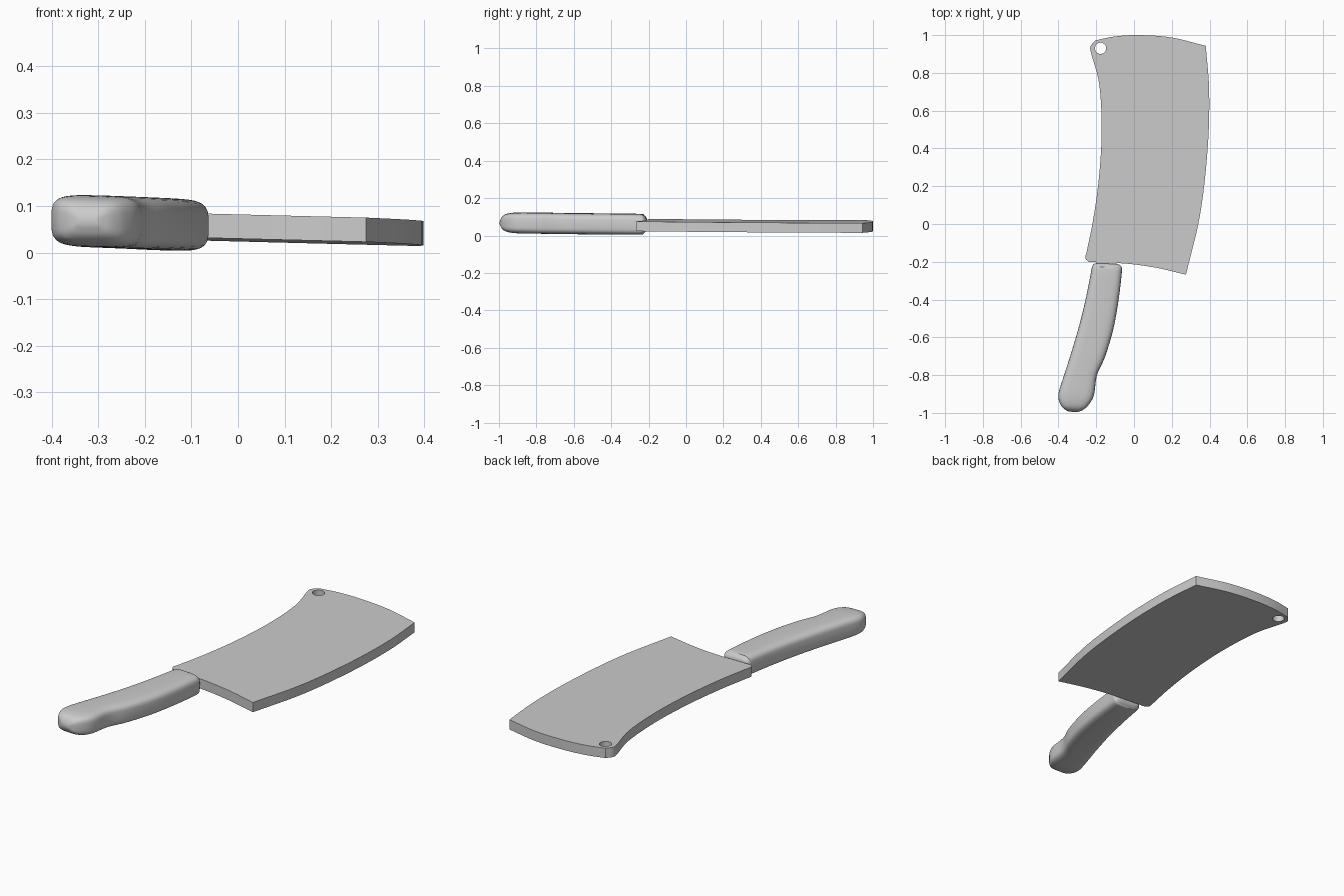
import bpy, bmesh, math
from mathutils import Vector

cube = bpy.data.objects.get("Cube")
if cube:
    bpy.data.objects.remove(cube, do_unlink=True)

steel = bpy.data.materials.new("plain grey")
steel.use_nodes = True
GREY = (0.6, 0.6, 0.6, 1)
steel.diffuse_color = GREY
steel.node_tree.nodes["Principled BSDF"].inputs["Base Color"].default_value = GREY


def spline(points, steps=6):
    """Smooth open curve through points of any dimension."""
    pts = [Vector(p) for p in points]
    pts = [2 * pts[0] - pts[1]] + pts + [2 * pts[-1] - pts[-2]]
    out = []
    for a, b, c, d in zip(pts, pts[1:], pts[2:], pts[3:]):
        for i in range(steps):
            t = i / steps
            out.append(b + (c - a) * (t / 2) + (2 * a - 5 * b + 4 * c - d) * (t * t / 2)
                       + (3 * b - a - 3 * c + d) * (t ** 3 / 2))
    return out + [pts[-2]]


def finish(name, bm, angle):
    # The whole tool rests slightly tilted
    for v in bm.verts:
        v.co.z += 0.055 - 0.026 * v.co.x - 0.005 * v.co.y
    bmesh.ops.recalc_face_normals(bm, faces=bm.faces)
    mesh = bpy.data.meshes.new(name)
    bm.to_mesh(mesh)
    bm.free()
    mesh.materials.append(steel)
    obj = bpy.data.objects.new(name, mesh)
    bpy.context.collection.objects.link(obj)
    bpy.ops.object.select_all(action="DESELECT")
    obj.select_set(True)
    bpy.context.view_layer.objects.active = obj
    bpy.ops.object.shade_smooth_by_angle(angle=math.radians(angle))
    return obj


def plate(name, loops, half):
    """Flat plate from an outline, with any further loops as holes."""
    bm = bmesh.new()
    edges = []
    for loop in loops:
        verts = [bm.verts.new((p[0], p[1], -half)) for p in loop]
        edges += [bm.edges.new((a, b)) for a, b in zip(verts, verts[1:] + verts[:1])]
    bmesh.ops.triangle_fill(bm, edges=edges, use_beauty=True, normal=(0, 0, 1))
    ext = bmesh.ops.extrude_face_region(bm, geom=bm.faces[:])
    top = [g for g in ext["geom"] if isinstance(g, bmesh.types.BMVert)]
    bmesh.ops.translate(bm, verts=top, vec=(0, 0, 2 * half))
    return finish(name, bm, 30)


# Blade: curved spine, tip, cutting edge and heel, with a hanging hole
spine = [(-.24, -.2), (-.257, -.18), (-.247, -.13), (-.215, .03), (-.185, .25), (-.171, .5),
         (-.184, .74), (-.226, .9), (-.23, .94), (-.205, .972)]
tip = [(-.205, .972), (-.1, .993), (.03, 1), (.2, .987), (.38, .943)]
edge = [(.38, .943), (.398, .7), (.39, .4), (.35, .05), (.275, -.268)]
heel = [(.275, -.268), (.12, -.232), (-.04, -.21), (-.24, -.2)]
outline = [p for side in (spine, tip, edge, heel) for p in spline(side)[:-1]]
hole = [(-.177 + .03 * math.cos(a), .93 + .03 * math.sin(a))
        for a in (i * math.tau / 32 for i in range(32))]
plate("blade", [outline, hole], .026)

# Tang: short link between the blade and the handle
plate("tang", [[(-.2, -.27), (-.1, -.27), (-.09, -.195), (-.2, -.195)]], .022)

# Handle: rounded sections, each from a left point and a right point plus half thickness
stations = [(-.345, -.993, -.3, -.996, .01), (-.368, -.98, -.27, -.984, .033),
            (-.39, -.955, -.24, -.957, .048), (-.4, -.9, -.212, -.905, .055),
            (-.37, -.8, -.196, -.8, .056), (-.335, -.69, -.152, -.7, .056),
            (-.288, -.53, -.108, -.55, .056), (-.25, -.37, -.08, -.39, .056),
            (-.225, -.24, -.064, -.25, .055), (-.221, -.224, -.066, -.228, .049),
            (-.212, -.212, -.075, -.217, .038), (-.2, -.208, -.088, -.212, .028)]
SIDES = 40
bm = bmesh.new()
rings = []
for lx, ly, rx, ry, half in spline(stations, 4):
    left, right = Vector((lx, ly, 0)), Vector((rx, ry, 0))
    ring = []
    for i in range(SIDES):
        a = i * math.tau / SIDES
        u, w = (math.copysign(abs(f) ** .5, f) for f in (math.cos(a), math.sin(a)))
        p = left.lerp(right, (1 + u) / 2)
        ring.append(bm.verts.new((p.x, p.y, half * w)))
    rings.append(ring)
for a, b in zip(rings, rings[1:]):
    for i in range(SIDES):
        j = (i + 1) % SIDES
        bm.faces.new((a[i], a[j], b[j], b[i]))
bm.faces.new(rings[0])
bm.faces.new(rings[-1])
finish("handle", bm, 60)
